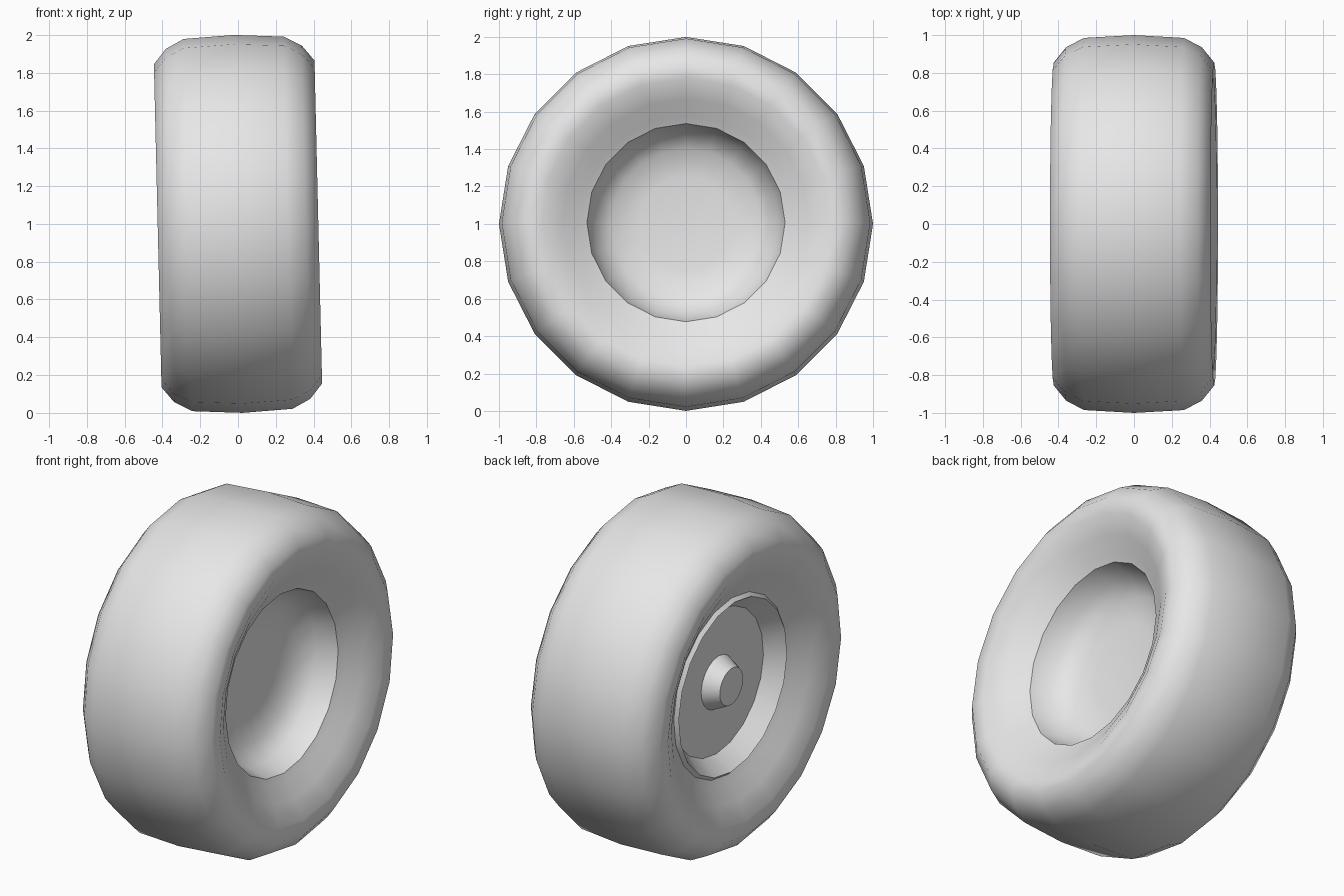
import bpy
import bmesh
from math import sin, cos, tau, radians

cube = bpy.data.objects.get("Cube")
if cube:
    bpy.data.objects.remove(cube, do_unlink=True)

SIDES = 20
CAMBER = radians(-1.35)

grey = bpy.data.materials.new("plain_grey")
grey.use_nodes = True
grey.diffuse_color = (0.8, 0.8, 0.8, 1)
grey.node_tree.nodes["Principled BSDF"].inputs["Base Color"].default_value = grey.diffuse_color


def lathe(name, profile, smooth_angle):
    """Spin (x, radius) points about the axle; order them from -x to +x over the outside."""
    bm = bmesh.new()
    rings = []
    for x, r in profile:
        rings.append([bm.verts.new((x, r * sin(tau * k / SIDES), r * cos(tau * k / SIDES)))
                      for k in range(SIDES)])
    for a, b in zip(rings, rings[1:]):
        for k in range(SIDES):
            n = (k + 1) % SIDES
            bm.faces.new((a[k], b[k], b[n], a[n]))
    # Collapse rings that lie on the axle into one point
    bmesh.ops.remove_doubles(bm, verts=bm.verts[:], dist=0.0005)
    mesh = bpy.data.meshes.new(name)
    bm.to_mesh(mesh)
    bm.free()
    mesh.materials.append(grey)
    obj = bpy.data.objects.new(name, mesh)
    bpy.context.collection.objects.link(obj)
    obj.location.z = 1
    obj.rotation_euler.y = CAMBER
    bpy.ops.object.select_all(action='DESELECT')
    obj.select_set(True)
    bpy.context.view_layer.objects.active = obj
    bpy.ops.object.shade_smooth_by_angle(angle=radians(smooth_angle))
    return obj


# Tyre: crowned tread, rounded shoulders, sidewalls sloping in to the rim
half = [(0.265, 0.985), (0.36, 0.935), (0.425, 0.855), (0.42, 0.77),
        (0.365, 0.66), (0.31, 0.57), (0.29, 0.53)]
mirrored = [(-x, r) for x, r in reversed(half)]
lathe("tyre", mirrored + [(0, 1.0)] + half, 80)

# Open bowl on the inner face
lathe("wheel_bowl", [(0.29, 0.53), (0.17, 0.495), (0.09, 0.40), (0.07, 0.25), (0.06, 0)], 60)

# Shallow dished disc on the outer face
lathe("wheel_disc", [(-0.21, 0), (-0.21, 0.43), (-0.31, 0.51), (-0.29, 0.53)], 35)

# Tapered axle cap
lathe("axle_cap", [(-0.30, 0), (-0.30, 0.11), (-0.21, 0.157)], 30)
